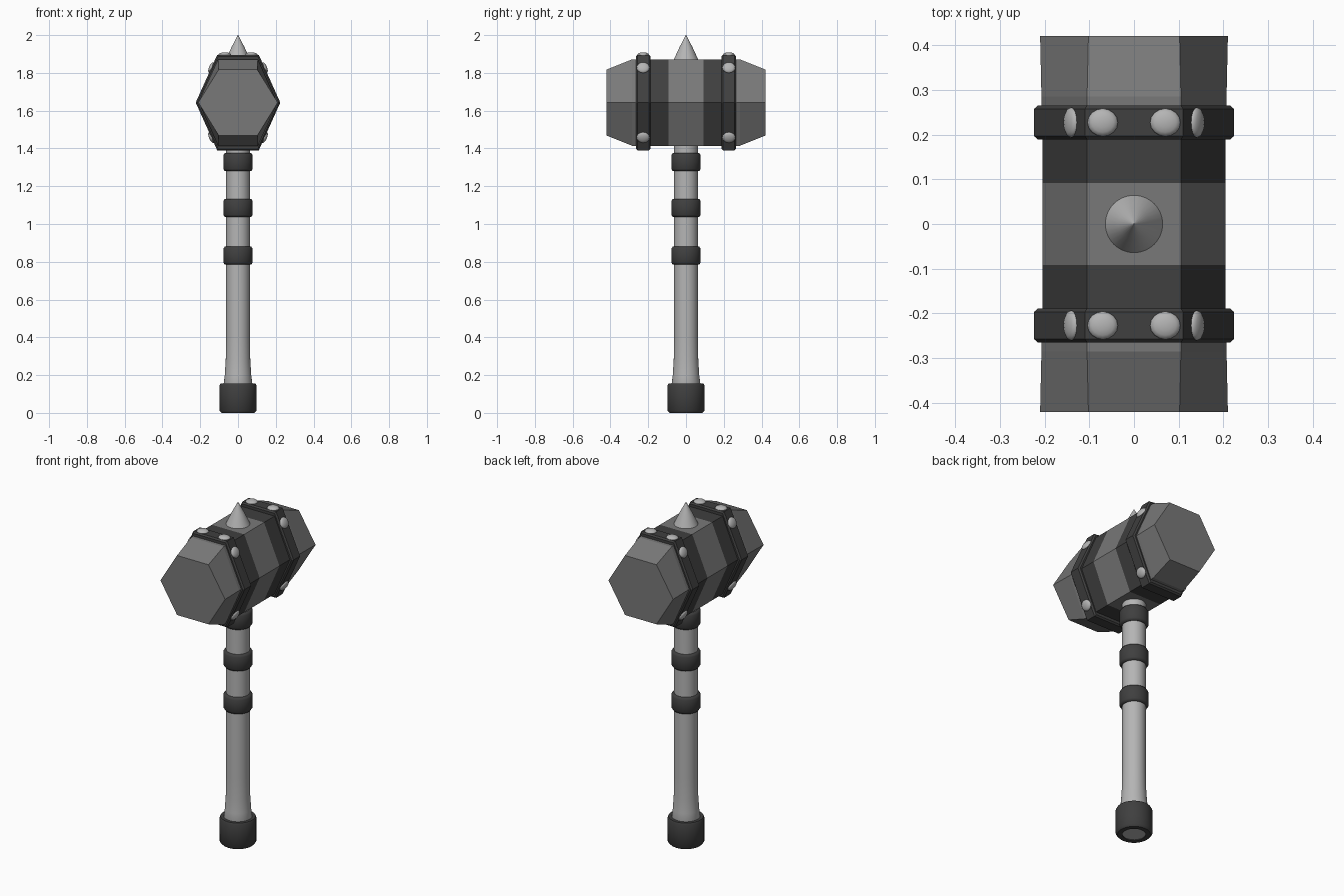
import bpy, bmesh, math
from mathutils import Vector, Matrix

cube = bpy.data.objects.get("Cube")
if cube:
    bpy.data.objects.remove(cube, do_unlink=True)


def material(name, v):
    m = bpy.data.materials.new(name)
    m.use_nodes = True
    m.diffuse_color = (v, v, v, 1)
    m.node_tree.nodes["Principled BSDF"].inputs["Base Color"].default_value = (v, v, v, 1)
    return m


STEEL = material("steel grey", 0.19)
DARK = material("dark iron", 0.05)
PALE = material("pale grey", 0.46)
MID_Z = 1.643


def finish(name, bm, mats, smooth=None):
    bmesh.ops.recalc_face_normals(bm, faces=bm.faces)
    me = bpy.data.meshes.new(name)
    bm.to_mesh(me)
    bm.free()
    ob = bpy.data.objects.new(name, me)
    bpy.context.collection.objects.link(ob)
    for m in mats:
        me.materials.append(m)
    if smooth:
        bpy.ops.object.select_all(action="DESELECT")
        ob.select_set(True)
        bpy.context.view_layer.objects.active = ob
        bpy.ops.object.shade_smooth_by_angle(angle=math.radians(smooth))
    return ob


def skin(bm, rings):
    """Join successive vertex loops with quads."""
    for a, b in zip(rings, rings[1:]):
        n = len(a)
        for i in range(n):
            j = (i + 1) % n
            bm.faces.new((a[i], a[j], b[j], b[i]))


def lathe(name, profile, mat, closed=False, sides=32, smooth=40):
    """Spin (radius, z) points round the z axis."""
    bm = bmesh.new()
    rings = [[bm.verts.new((r * math.cos(t), r * math.sin(t), z))
              for t in (2 * math.pi * i / sides for i in range(sides))]
             for r, z in profile]
    if closed:
        rings.append(rings[0])
    else:
        bm.faces.new(rings[0])
        bm.faces.new(rings[-1])
    skin(bm, rings)
    return finish(name, bm, [mat], smooth)


def hex_loft(name, stations, mats, bevel=0, rule=None):
    """Hexagonal sections along y: (y, side half width, flat half width, half height)."""
    bm = bmesh.new()
    rings = []
    for y, w, f, h in stations:
        pts = [(w, 0), (f, h), (-f, h), (-w, 0), (-f, -h), (f, -h)]
        rings.append([bm.verts.new((x, y, MID_Z + z)) for x, z in pts])
    skin(bm, rings)
    caps = [bm.faces.new(rings[0]), bm.faces.new(rings[-1])]
    if bevel:
        edges = {e for c in caps for e in c.edges}
        bmesh.ops.bevel(bm, geom=list(edges), offset=bevel, segments=1, affect="EDGES")
    if rule:
        for face in bm.faces:
            face.material_index = rule(face.calc_center_median())
    return finish(name, bm, mats)


# Handle with a flared foot
lathe("handle", [(0.062, 0.004), (0.062, 0.1), (0.076, 0.155), (0.07, 0.2),
                 (0.065, 0.28), (0.063, 0.4), (0.063, 1.45)], PALE)

# Pommel, open underneath so the handle end shows
lathe("pommel", [(0.062, 0), (0.088, 0), (0.098, 0.012), (0.098, 0.145),
                 (0.093, 0.155), (0.062, 0.155)], DARK, closed=True, smooth=50)

# Grip rings
for i, z in enumerate((0.833, 1.085, 1.328)):
    lathe(f"grip_ring_{i + 1}", [(0.06, z - 0.048), (0.07, z - 0.048), (0.078, z - 0.036),
                                 (0.078, z + 0.036), (0.07, z + 0.048), (0.06, z + 0.048)],
          DARK, closed=True, smooth=60)

# Hammer head: pale middle, dark stripes and tapered ends
half = [(0.42, 0.21, 0.102, 0.175), (0.285, 0.207, 0.105, 0.229),
        (0.225, 0.205, 0.105, 0.229), (0.092, 0.205, 0.105, 0.229)]
stations = half + [(-y, w, f, h) for y, w, f, h in reversed(half)]
hex_loft("hammer_head", stations, [STEEL, DARK],
         rule=lambda c: int(0.1 < abs(c.y) < 0.225))

# Raised bands with domed rivets on the top and slanted faces
W, F, H = 0.224, 0.11, 0.253
slant = Vector((H, 0, W - F)).normalized()
for label, sy in (("front", -1), ("back", 1)):
    y = 0.227 * sy
    hex_loft(f"{label}_band", [(y - 0.038, W, F, H), (y + 0.038, W, F, H)], [DARK], bevel=0.008)
    bm = bmesh.new()
    for sx in (-1, 1):
        spots = [(Vector((0.07 * sx, y, MID_Z + H)), Vector((0, 0, 1)))]
        for sz in (-1, 1):
            z = 0.185
            x = W - (W - F) * z / H
            spots.append((Vector((x * sx, y, MID_Z + z * sz)),
                          Vector((slant.x * sx, 0, slant.z * sz))))
        for pos, normal in spots:
            turn = normal.to_track_quat("Z", "Y").to_matrix().to_4x4()
            bmesh.ops.create_uvsphere(
                bm, u_segments=16, v_segments=8, radius=1,
                matrix=Matrix.Translation(pos) @ turn @ Matrix.Diagonal((0.034, 0.031, 0.013, 1)))
    finish(f"{label}_rivets", bm, [PALE], 60)

# Top spike
lathe("top_spike", [(0.066, 1.868), (0.035, 1.935), (0.001, 2.0)], PALE, smooth=60)
